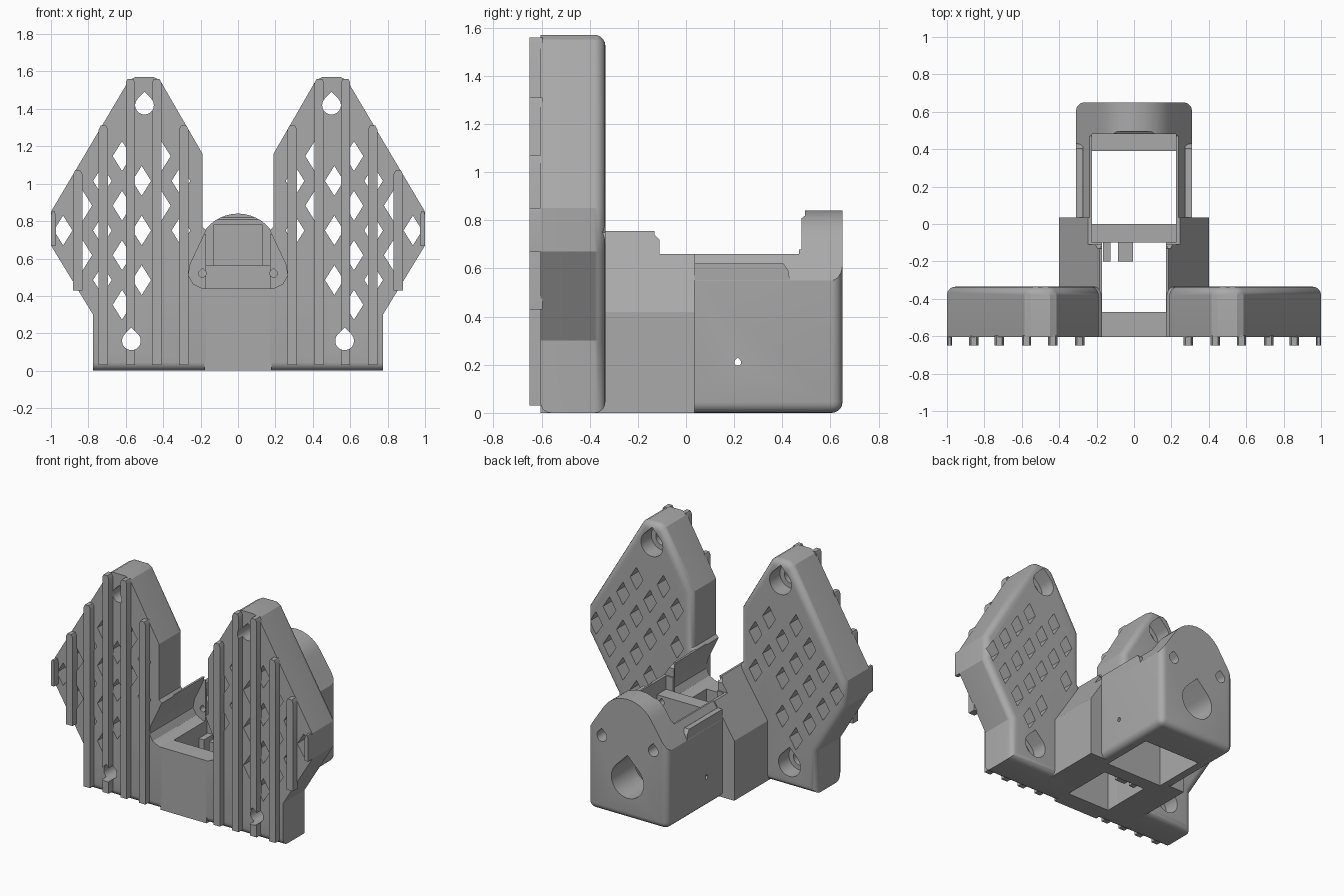
import bpy, bmesh, math
from mathutils import Vector

cube = bpy.data.objects.get("Cube")
if cube:
    bpy.data.objects.remove(cube, do_unlink=True)

grey = bpy.data.materials.new("plain grey")
grey.use_nodes = True
grey.diffuse_color = (0.4, 0.4, 0.4, 1)
grey.node_tree.nodes["Principled BSDF"].inputs["Base Color"].default_value = (0.4, 0.4, 0.4, 1)


def prisms(name, outlines, start, end, axis="y", round_rule=None, radius=0.05):
    """Extrude one or more closed outlines along an axis; optionally round chosen edges."""
    bm = bmesh.new()
    for outline in outlines:
        rings = []
        for d in (start, end):
            co = {"y": lambda u, v: (u, d, v), "x": lambda u, v: (d, u, v)}[axis]
            rings.append([bm.verts.new(co(u, v)) for u, v in outline])
        a, b = rings
        bm.faces.new(a)
        bm.faces.new(b[::-1])
        for i in range(len(a)):
            j = (i + 1) % len(a)
            bm.faces.new((a[j], a[i], b[i], b[j]))
    bmesh.ops.recalc_face_normals(bm, faces=bm.faces[:])
    if round_rule:
        edges = [e for e in bm.edges if round_rule(*[v.co for v in e.verts])]
        bmesh.ops.bevel(bm, geom=edges, offset=radius, segments=5, profile=0.5, affect="EDGES")
    mesh = bpy.data.meshes.new(name)
    bm.to_mesh(mesh)
    bm.free()
    mesh.materials.append(grey)
    obj = bpy.data.objects.new(name, mesh)
    bpy.context.collection.objects.link(obj)
    return obj


def rect(u0, u1, v0, v1):
    return [(u0, v0), (u1, v0), (u1, v1), (u0, v1)]


def box(name, x0, x1, y0, y1, z0, z1):
    return prisms(name, [rect(x0, x1, z0, z1)], y0, y1)


def both(half):
    """Complete a right-half outline with its mirror image."""
    return half + [(-x, z) for x, z in reversed(half)]


def teardrop(cx, cz, r):
    arc = [math.radians(135 + 270 * i / 24) for i in range(25)]
    return [(cx + r * math.cos(t), cz + r * math.sin(t)) for t in arc] + [(cx, cz + 1.414 * r)]


def apply(obj, mod):
    bpy.context.view_layer.objects.active = obj
    with bpy.context.temp_override(object=obj, active_object=obj):
        bpy.ops.object.modifier_apply(modifier=mod.name)


def combine(obj, tools, operation="DIFFERENCE"):
    for tool in tools:
        mod = obj.modifiers.new("join", "BOOLEAN")
        mod.operation, mod.solver, mod.object = operation, "EXACT", tool
        apply(obj, mod)
        bpy.data.objects.remove(tool, do_unlink=True)


def mirror(obj):
    mod = obj.modifiers.new("mirror", "MIRROR")
    mod.use_mirror_merge = False
    apply(obj, mod)


def smooth(obj):
    bpy.ops.object.select_all(action="DESELECT")
    obj.select_set(True)
    bpy.context.view_layer.objects.active = obj
    bpy.ops.object.shade_smooth_by_angle(angle=math.radians(28))


FRONT, BACK = -0.605, -0.335
wing_outline = [(.17, 0), (.775, 0), (.775, .3), (1, .67), (1, .85), (.585, 1.55), (.55, 1.57),
                (.45, 1.57), (.415, 1.55), (.19, 1.16), (.19, .77), (.17, .75)]
screws = [(.5, 1.42), (.57, .16)]
throat = both([(.19, .44), (.24, .465), (.265, .51), (.255, .57), (.17, .75), (.17, .95)])


def edge_gap(p):
    """Distance from a point to the wing outline, negative when outside."""
    p, gap, inside = Vector(p), 9, False
    for i, a in enumerate(wing_outline):
        a, b = Vector(a), Vector(wing_outline[i - 1])
        t = max(0, min(1, (p - a).dot(b - a) / (b - a).length_squared))
        gap = min(gap, (p - a - (b - a) * t).length)
        if (a.y > p.y) != (b.y > p.y) and p.x < a.x + (p.y - a.y) / (b.y - a.y) * (b.x - a.x):
            inside = not inside
    return gap if inside else -gap


# Lattice of diamond windows
diamonds = []
for col in range(7):
    for row in range(7):
        x, z = .305 + .105 * col, .22 + .265 * row - (.1325 if col % 2 else 0)
        behind_body = x < .42 and z < .72
        clear = all(math.hypot(x - sx, z - sz) > .16 for sx, sz in screws)
        if edge_gap((x, z)) > .055 and clear and not behind_body:
            diamonds.append([(x + .05, z), (x, z + .08), (x - .05, z), (x, z - .08)])

# Wings
wings = prisms("wing_panels", [wing_outline], FRONT, BACK, "y",
               lambda a, b: (a.y > -.4 and b.y > -.4) or (a.z == 0 and b.z == 0 and a.x != b.x), .045)
combine(wings, [
    prisms("cut", diamonds, -.8, 0),
    prisms("cut", [teardrop(x, z, .05) for x, z in screws], -.8, 0),
    prisms("cut", [teardrop(x, z, .085) for x, z in screws], -.45, 0),
    prisms("cut", [throat], -.8, 0),
])
mirror(wings)
smooth(wings)

# Vertical ribs on the wing fronts
rib_spans = [(.29, .03, 1.31), (.435, .03, 1.56), (.575, .03, 1.56), (.72, .03, 1.31),
             (.857, .43, 1.07), (.987, .67, .85)]
ribs = []
for x, low, high in rib_spans:
    w = .013 if x > .95 else .025
    ribs.append([(x - w, low), (x + w, low), (x + w, high - .02), (x + w * .6, high),
                 (x - w * .6, high), (x - w, high - .02)])
ribs = prisms("wing_ribs", ribs, -.65, FRONT + .01)
combine(ribs, [prisms("cut", [teardrop(x, z, .05) for x, z in screws], -.8, 0)])
mirror(ribs)
smooth(ribs)

# Front wall between the wings
front_wall = box("front_wall", -.18, .18, FRONT, -.47, 0, .44)

# Housing: sloped middle block joined to the domed rear box
body = prisms("housing", [both([(.4, 0), (.4, .42), (.185, .755)])], -.47, .035)
dome = [(.22 * math.cos(math.radians(t)), .62 + .22 * math.sin(math.radians(t))) for t in range(32, 90, 8)]
rear = prisms("rear", [both([(.31, 0), (.31, .55)] + dome)], 0, .65, "y",
              lambda a, b: (a.y > .6 and b.y > .6 and max(a.z, b.z) < .56
                            and (a.x == b.x or a.z == 0)) or (a.z == b.z == 0 and a.x == b.x), .045)
combine(body, [rear], "UNION")
top_cut = [(-.13, .9), (-.13, .74), (-.11, .72), (-.11, .66), (.47, .66), (.47, .8), (.495, .82), (.495, .9)]
combine(body, [
    prisms("cut", [top_cut], -1, 1, "x"),
    box("cut", -.17, .17, -.6, -.1, -.1, 1),
    prisms("cut", [throat], -.8, -.12),
    box("cut", -.17, .17, -.2, 0, .565, 1),
    box("cut", -.225, .225, -.1, .48, .565, 1),
    box("cut", -.225, .225, 0, .39, -.1, .7),
    box("cut", -.13, .13, .4, .505, .565, .78),
    prisms("cut", [teardrop(0, .27, .125)], .3, .8),
    prisms("cut", [teardrop(s * .19, .52, .02) for s in (1, -1)], -.3, .1),
    prisms("cut", [teardrop(s * .2, .53, .038) for s in (1, -1)], .5, .8),
    prisms("cut", [teardrop(.215, .21, .014)], -.5, .5, "x"),
])
smooth(body)

# Raised side lips on the rear box
lip = [(.035, .48), (.46, .48), (.43, .56), (.425, .59), (.405, .62), (.035, .62)]
lips = prisms("side_lips", [lip], .272, .309, "x")
mirror(lips)

# Small cable clip on the cross wall
clips = prisms("cable_clip", [rect(-.165, -.125, .05, .35), rect(-.085, -.005, .05, .35)], -.2, -.09)
